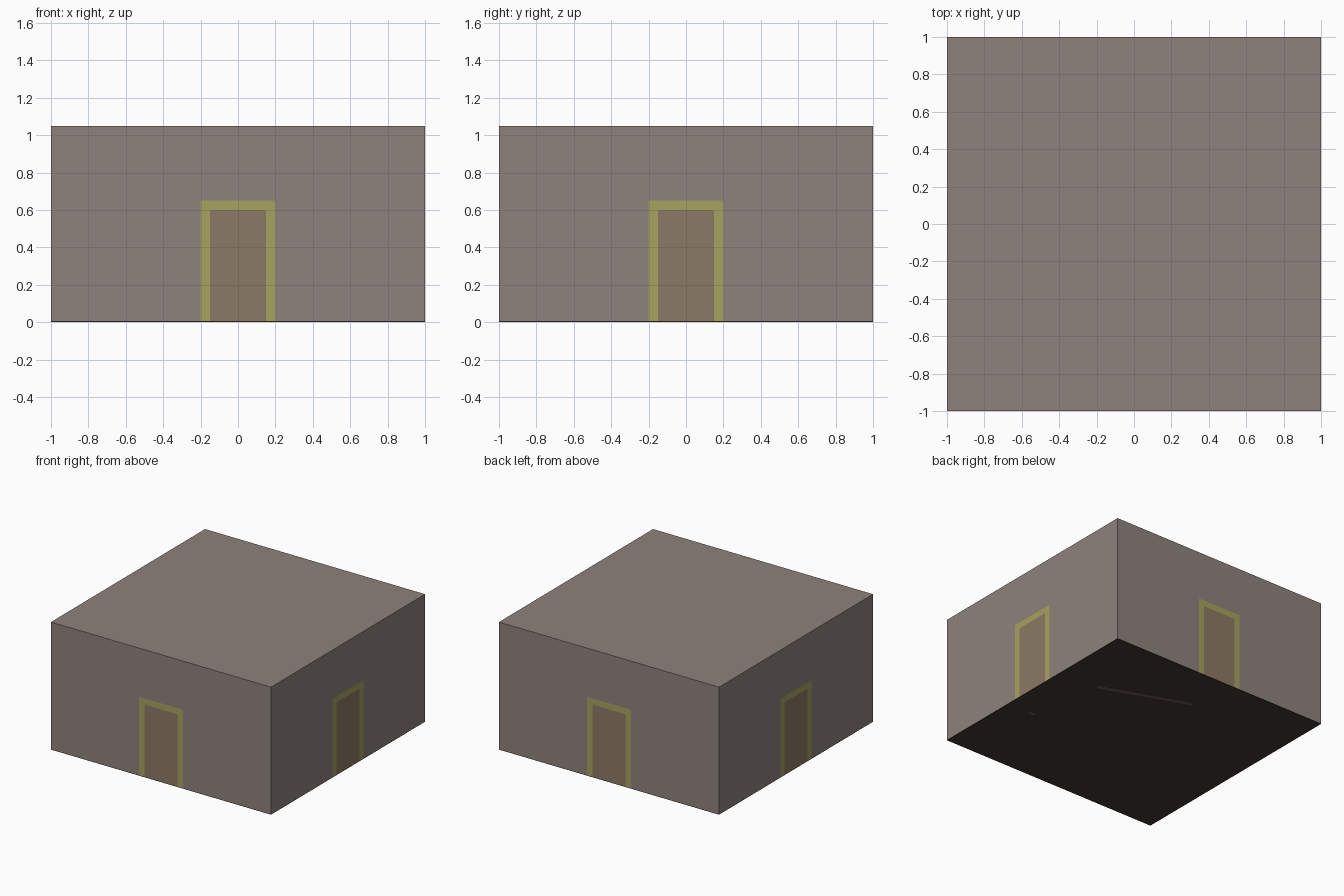
import bpy, bmesh
from math import pi, atan2, hypot
from mathutils import Matrix

if "Cube" in bpy.data.objects:
    bpy.data.objects.remove(bpy.data.objects["Cube"])

H, T, Z0 = 1.05, 0.04, 0.006   # room height, wall thickness, top of floor


def material(name, rgb):
    m = bpy.data.materials.new(name)
    m.diffuse_color = (*rgb, 1)
    m.use_nodes = True
    m.node_tree.nodes["Principled BSDF"].inputs["Base Color"].default_value = m.diffuse_color
    return m


WALL = material("wall_grey", (0.27, 0.225, 0.205))
FRAME = material("frame_yellow", (0.39, 0.36, 0.115))
DOOR = material("door_brown", (0.26, 0.195, 0.127))
FLOOR = material("floor_dark", (0.05, 0.038, 0.03))
WOOD = material("plank_brown", (0.15, 0.11, 0.09))


def new_object(name, bm, mat):
    bmesh.ops.recalc_face_normals(bm, faces=bm.faces)
    me = bpy.data.meshes.new(name)
    bm.to_mesh(me)
    bm.free()
    if mat:
        me.materials.append(mat)
    ob = bpy.data.objects.new(name, me)
    bpy.context.collection.objects.link(ob)
    return ob


def box(name, x0, x1, y0, y1, z0, z1, mat=None):
    bm = bmesh.new()
    bmesh.ops.create_cube(bm, size=1)
    bmesh.ops.scale(bm, vec=(x1 - x0, y1 - y0, z1 - z0), verts=bm.verts)
    bmesh.ops.translate(bm, vec=((x0 + x1) / 2, (y0 + y1) / 2, (z0 + z1) / 2), verts=bm.verts)
    return new_object(name, bm, mat)


def wall_panel(name, outline, turn, mat):
    """Extrude an (x, z) outline inward from the outer wall face, then turn it to its side."""
    bm = bmesh.new()
    face = bm.faces.new([bm.verts.new((x, -1, z)) for x, z in outline])
    ext = bmesh.ops.extrude_face_region(bm, geom=[face])
    moved = [g for g in ext["geom"] if isinstance(g, bmesh.types.BMVert)]
    bmesh.ops.translate(bm, vec=(0, T, 0), verts=moved)
    bmesh.ops.rotate(bm, matrix=Matrix.Rotation(turn, 3, 'Z'), verts=bm.verts)
    return new_object(name, bm, mat)


# Walls and ceiling: one shell, hollowed and cut through for the doorways
shell = box("walls_and_ceiling", -1, 1, -1, 1, Z0, H, WALL)
i = 1 - T
cutters = [box("room_cutter", -i, i, -i, i, -0.1, H - T),
           box("doorway_cutter_y", -0.2, 0.2, -1.1, 1.1, -0.2, 0.65),
           box("doorway_cutter_x", -1.1, 1.1, -0.2, 0.2, -0.2, 0.65)]
for c in cutters:
    c.hide_render = True
    c.hide_set(True)
    mod = shell.modifiers.new("cut", 'BOOLEAN')
    mod.operation, mod.object, mod.solver = 'DIFFERENCE', c, 'EXACT'
bpy.context.view_layer.objects.active = shell
shell.select_set(True)
for mod in list(shell.modifiers):
    bpy.ops.object.modifier_apply(modifier=mod.name)
for c in cutters:
    bpy.data.objects.remove(c)

# Floor
box("floor", -1, 1, -1, 1, 0.002, Z0, FLOOR)

# Door and door frame, flush in each wall
frame = [(-0.2, Z0), (-0.15, Z0), (-0.15, 0.6), (0.15, 0.6),
         (0.15, Z0), (0.2, Z0), (0.2, 0.65), (-0.2, 0.65)]
door = [(-0.15, Z0), (0.15, Z0), (0.15, 0.6), (-0.15, 0.6)]
for k, side in enumerate(("front", "right", "back", "left")):
    wall_panel(side + "_door_frame", frame, k * pi / 2, FRAME)
    wall_panel(side + "_door", door, k * pi / 2, DOOR)

# Plank lying on the floor, just showing through underneath
ax, ay, bx, by = 0.65, 0.345, -0.06, 0.605
plank = box("floor_plank", -hypot(bx - ax, by - ay) / 2, hypot(bx - ax, by - ay) / 2,
            -0.017, 0.017, 0, 0.03, WOOD)
plank.location = ((ax + bx) / 2, (ay + by) / 2, 0)
plank.rotation_euler.z = atan2(by - ay, bx - ax)

# Small block showing through the floor
box("floor_chip", 0.75, 0.8, -0.295, -0.265, 0, 0.03, WOOD)
